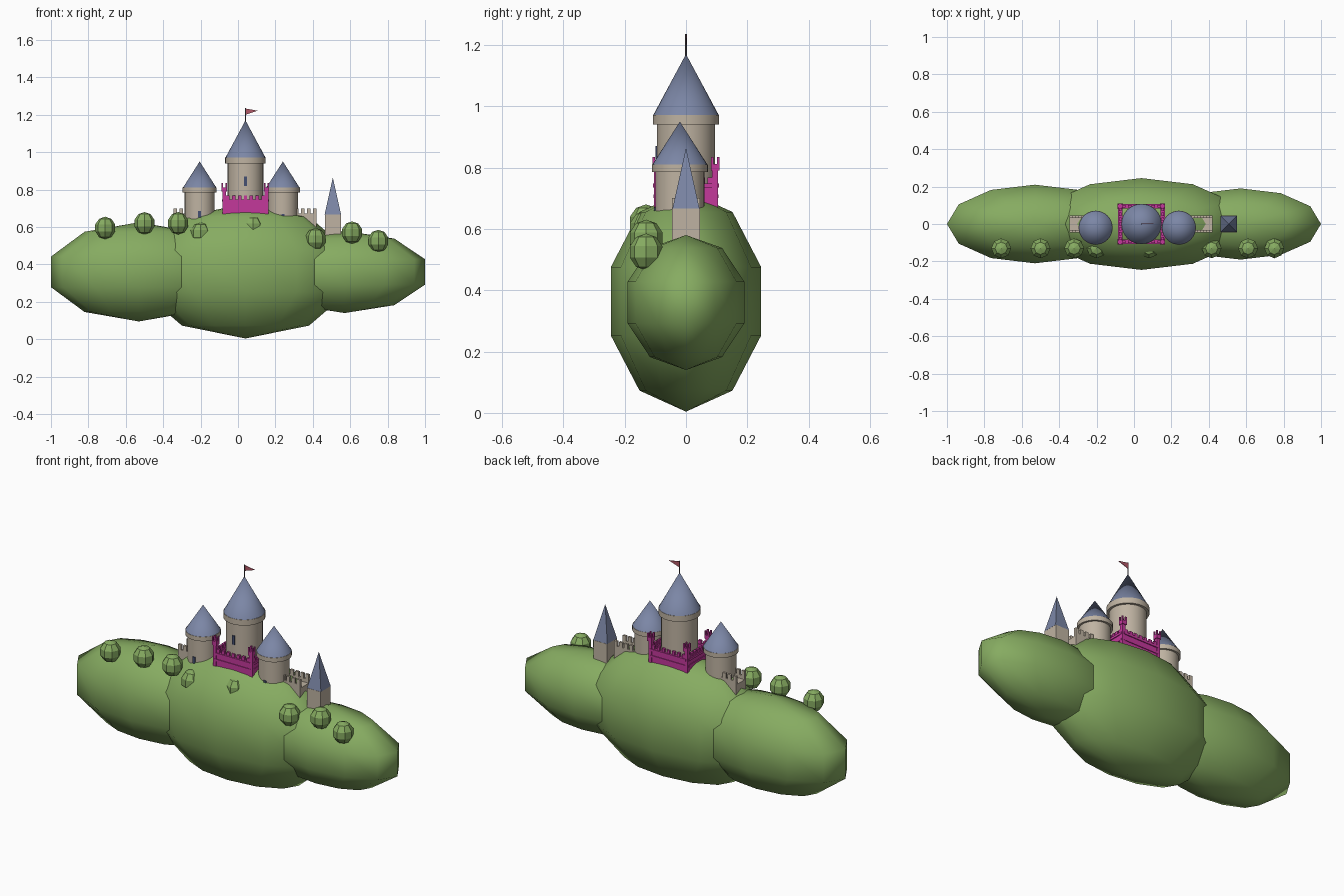
import bpy, bmesh, math
from mathutils import Matrix, Vector

cube = bpy.data.objects.get("Cube")
if cube:
    bpy.data.objects.remove(cube, do_unlink=True)


def material(name, r, g, b):
    m = bpy.data.materials.new(name)
    m.use_nodes = True
    m.diffuse_color = (r, g, b, 1)
    m.node_tree.nodes["Principled BSDF"].inputs["Base Color"].default_value = (r, g, b, 1)
    return m


GRASS = material("grass green", .24, .41, .12)
STONE = material("warm stone", .52, .45, .36)
SLATE = material("slate blue", .20, .24, .38)
PINK = material("magenta wall", .55, .04, .33)
GLASS = material("window blue", .06, .08, .17)
FLAG = material("flag red", .45, .10, .14)
POLE = material("pole grey", .12, .10, .11)


def finish(bm, name, mat, smooth=None):
    bmesh.ops.recalc_face_normals(bm, faces=bm.faces)
    me = bpy.data.meshes.new(name)
    bm.to_mesh(me)
    bm.free()
    me.materials.append(mat)
    if smooth:
        me.shade_smooth()
        me.set_sharp_from_angle(angle=math.radians(smooth))
    ob = bpy.data.objects.new(name, me)
    bpy.context.collection.objects.link(ob)
    return ob


def add_box(bm, x, y, z0, z1, sx, sy):
    mat = Matrix.Translation((x, y, (z0 + z1) / 2)) @ Matrix.Diagonal((sx, sy, z1 - z0, 1))
    bmesh.ops.create_cube(bm, size=1, matrix=mat)


def box(name, mat, *dims):
    bm = bmesh.new()
    add_box(bm, *dims)
    return finish(bm, name, mat)


def ball(name, mat, pos, radii, segs, rings, smooth=None):
    bm = bmesh.new()
    m = Matrix.Translation(pos) @ Matrix.Diagonal((*radii, 1))
    bmesh.ops.create_uvsphere(bm, u_segments=segs, v_segments=rings, radius=1, matrix=m)
    return finish(bm, name, mat, smooth)


def cone(name, mat, x, y, z0, z1, r0, r1, segs=32, turn=0, smooth=40):
    bm = bmesh.new()
    m = Matrix.Translation((x, y, (z0 + z1) / 2)) @ Matrix.Rotation(turn, 4, "Z")
    bmesh.ops.create_cone(bm, cap_ends=True, segments=segs, radius1=r0, radius2=r1,
                          depth=z1 - z0, matrix=m)
    return finish(bm, name, mat, smooth)


# Three overlapping hills
ball("middle_hill", GRASS, (.04, 0, .364), (.578, .258, .36), 12, 5, 80)
ball("right_hill", GRASS, (-.53, 0, .36), (.494, .221, .265), 12, 5, 80)
ball("left_hill", GRASS, (.57, 0, .36), (.452, .2, .22), 12, 5, 80)

# Bushes along the front slope
for i, (x, z) in enumerate([(-.71, .595), (-.50, .62), (-.32, .62), (-.20, .565),
                            (.08, .60), (.415, .535), (.61, .57), (.75, .525)]):
    ball(f"bush_{i + 1}", GRASS, (x, -.13, z), (.056, .056, .06), 8, 5)


# Round towers with an overhanging collar, pointed roof and window
def round_tower(name, x, y, r, collar_z, roof_z, tip_z, win_z, win_h):
    cone(name + "_body", STONE, x, y, .58, collar_z, r, r)
    cone(name + "_collar", STONE, x, y, collar_z, roof_z, r * 1.14, r * 1.14)
    cone(name + "_roof", SLATE, x, y, roof_z, tip_z, r * 1.12, 0)
    box(name + "_window", GLASS, x, y - r, win_z, win_z + win_h, .016, .009)


round_tower("keep", .04, 0, .095, .94, .972, 1.17, .82, .05)
round_tower("right_tower", -.205, -.02, .08, .785, .81, .95, .65, .035)
round_tower("left_tower", .24, -.02, .08, .785, .81, .95, .64, .03)

# Flag on the keep
cone("flagpole", POLE, .04, 0, 1.15, 1.235, .003, .003, 8)
bm = bmesh.new()
pennant = [bm.verts.new(p) for p in [(.04, 0, 1.2), (.105, 0, 1.222), (.04, 0, 1.233)]]
bm.faces.new(pennant)
flag = finish(bm, "flag", FLAG)
flag.modifiers.new("thickness", "SOLIDIFY").thickness = .003

# Square outlying tower
box("square_tower_body", STONE, .507, 0, .5, .667, .086, .09)
cone("square_tower_roof", SLATE, .507, 0, .667, .865, .062, 0, 4, math.pi / 4, None)

# Crenellated stone wings beside the towers
for name, x0, x1 in [("left_wing", .24, .42), ("right_wing", -.345, -.2)]:
    bm = bmesh.new()
    add_box(bm, (x0 + x1) / 2, 0, .52, .652, x1 - x0, .09)
    for side in (-1, 1):
        add_box(bm, (x0 + x1) / 2, side * .039, .64, .672, x1 - x0, .012)
        for k in range(4):
            inset = .01 + k * .032
            x = x1 - inset if x0 > 0 else x0 + inset
            add_box(bm, x, side * .039, .66, .70, .02, .012)
    finish(bm, name, STONE)

# Magenta curtain walls: panel, coping and merlons, turned to all four sides
centre = Vector((.04, 0, 0))
for i, name in enumerate(["front_wall", "left_wall", "back_wall", "right_wall"]):
    half = .113 if i % 2 == 0 else .095
    out = .095 if i % 2 == 0 else .113
    bm = bmesh.new()
    add_box(bm, 0, -out, .62, .735, 2 * half, .014)
    add_box(bm, 0, -out, .70, .712, 2 * half, .022)
    add_box(bm, 0, -out, .735, .748, 2 * half, .024)
    for k in range(7):
        add_box(bm, (k - 3) * half / 3.6, -out, .748, .768, .018, .014)
    bm.transform(Matrix.Translation(centre) @ Matrix.Rotation(i * math.pi / 2, 4, "Z"))
    finish(bm, name, PINK)

# Corner turrets with caps and little pinnacles
for sx, side in [(-1, "right"), (1, "left")]:
    for sy, end in [(-1, "front"), (1, "back")]:
        bm = bmesh.new()
        x, y = .04 + sx * .113, sy * .095
        add_box(bm, x, y, .62, .80, .02, .02)
        add_box(bm, x, y, .79, .812, .028, .028)
        for px in (-1, 1):
            for py in (-1, 1):
                add_box(bm, x + px * .01, y + py * .01, .812, .835, .008, .008)
        finish(bm, f"{end}_{side}_turret", PINK)
